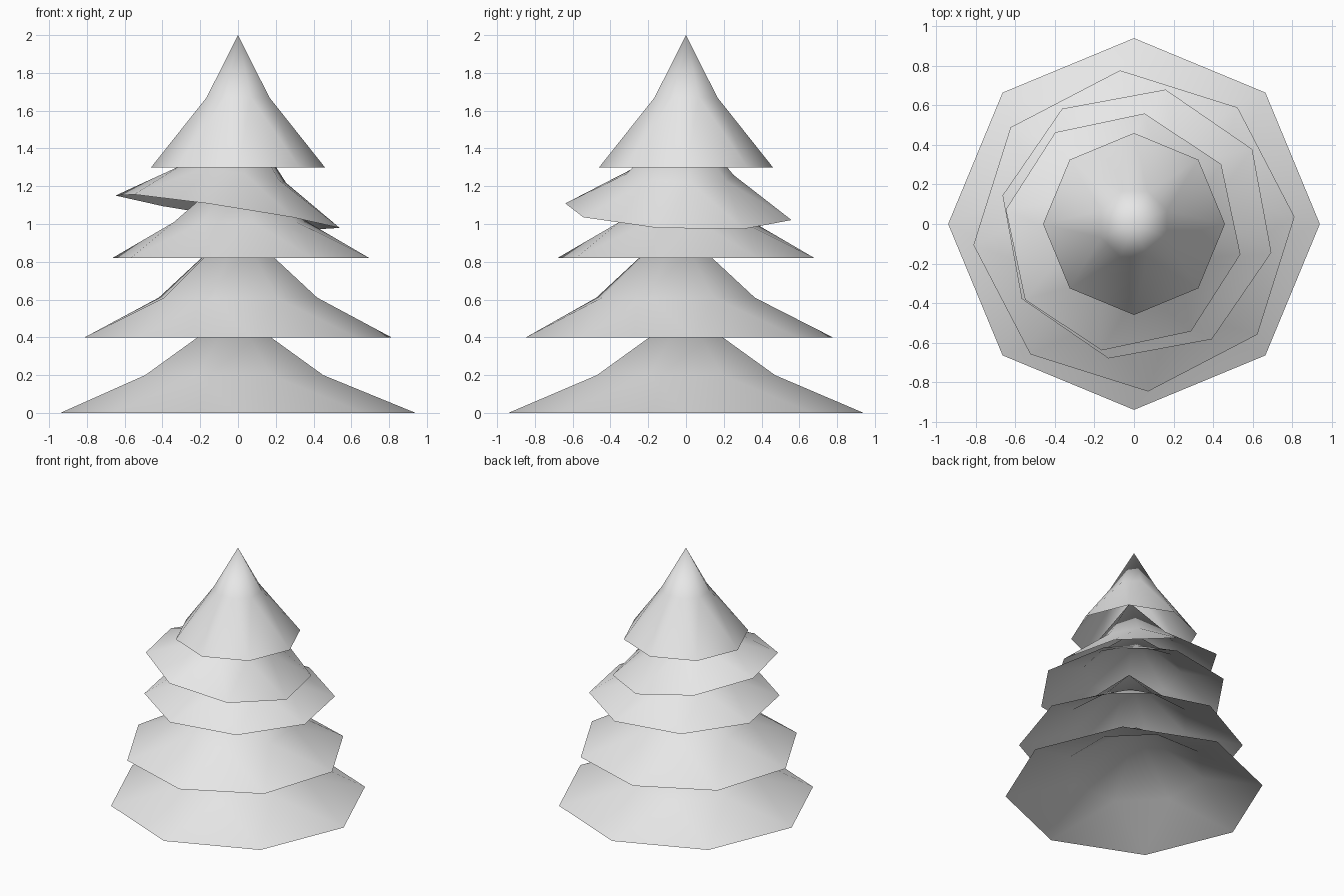
import bpy, bmesh, math
from mathutils import Vector, Matrix

cube = bpy.data.objects.get("Cube")
if cube:
    bpy.data.objects.remove(cube)

SIDES = 8

grey = bpy.data.materials.new("plain grey")
grey.use_nodes = True
grey.diffuse_color = (0.8, 0.8, 0.8, 1)
grey.node_tree.nodes["Principled BSDF"].inputs["Base Color"].default_value = (0.8, 0.8, 0.8, 1)


def ring(bm, radius, height, turn):
    steps = (turn + math.tau * i / SIDES for i in range(SIDES))
    return [bm.verts.new((radius * math.cos(a), radius * math.sin(a), height)) for a in steps]


def branch_tier(name, centre, rim, mid, mid_height, height, turn=0, axis=(0, 0, 1), shift=(0, 0)):
    """Open, flared skirt: rim, a waist ring turned half a step, and a tip."""
    bm = bmesh.new()
    turn = math.radians(turn)
    low = ring(bm, rim, 0, turn)
    high = ring(bm, mid, mid_height, turn + math.pi / SIDES)
    for v in high:
        v.co.x += shift[0]
        v.co.y += shift[1]
    tip = bm.verts.new((shift[0], shift[1], height))
    for i in range(SIDES):
        j = (i + 1) % SIDES
        bm.faces.new((low[i], low[j], high[i]))
        bm.faces.new((low[j], high[j], high[i]))
        bm.faces.new((high[i], high[j], tip))
    # lean the whole skirt along its axis and put it in place
    lean = Vector((0, 0, 1)).rotation_difference(Vector(axis)).to_matrix().to_4x4()
    bm.transform(Matrix.Translation(centre) @ lean)
    mesh = bpy.data.meshes.new(name)
    bm.to_mesh(mesh)
    bm.free()
    mesh.materials.append(grey)
    obj = bpy.data.objects.new(name, mesh)
    bpy.context.collection.objects.link(obj)
    bpy.ops.object.select_all(action="DESELECT")
    obj.select_set(True)
    bpy.context.view_layer.objects.active = obj
    bpy.ops.object.shade_smooth_by_angle(angle=math.radians(80))


# tiers from the ground up
branch_tier("bottom_branches", (0, 0, 0), 0.94, 0.51, 0.2, 0.54, shift=(-0.02, 0))
branch_tier("lower_branches", (0, -0.035, 0.4), 0.815, 0.44, 0.21, 0.6, turn=5, shift=(0, -0.02))
branch_tier("middle_branches", (0.015, 0, 0.82), 0.695, 0.36, 0.19, 0.5, turn=-12)
branch_tier("leaning_branches", (-0.055, -0.04, 1.065), 0.61, 0.29, 0.2, 0.52, turn=-10.5,
            axis=(0.153, 0.046, 1))
branch_tier("top_branches", (0, 0, 1.3), 0.46, 0.18, 0.37, 0.7)
